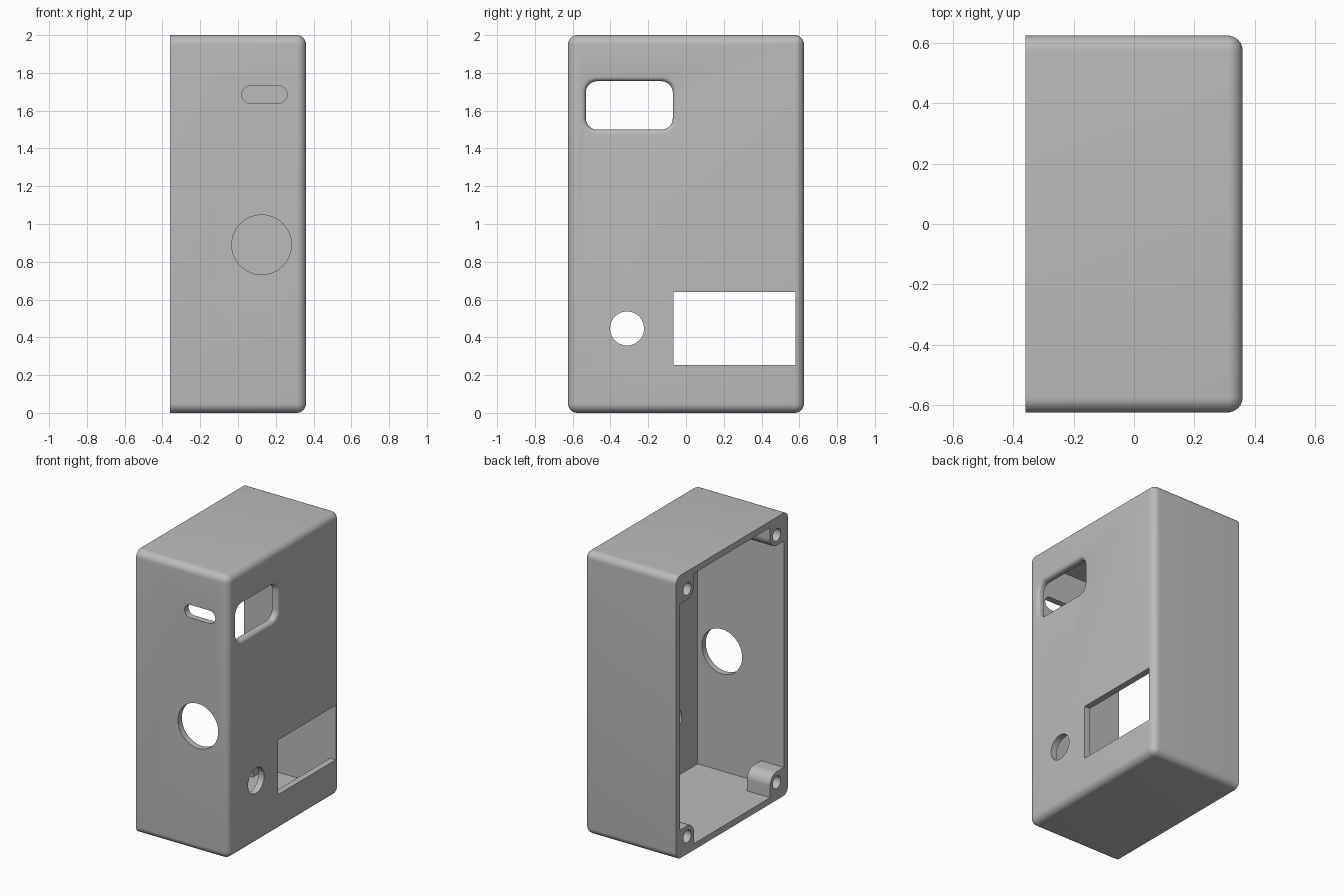
import bpy, bmesh
from math import sin, cos, pi
from mathutils import Vector

cube = bpy.data.objects.get("Cube")
if cube:
    bpy.data.objects.remove(cube, do_unlink=True)

HX, HY, HZ = 0.36, 0.625, 1.0   # half sizes of the case
WALL, FILLET = 0.045, 0.05

grey = bpy.data.materials.new("case grey")
grey.use_nodes = True
grey.diffuse_color = (0.5, 0.5, 0.5, 1)
grey.node_tree.nodes["Principled BSDF"].inputs["Base Color"].default_value = (0.5, 0.5, 0.5, 1)


def make_object(name, bm):
    bmesh.ops.recalc_face_normals(bm, faces=bm.faces)
    mesh = bpy.data.meshes.new(name)
    bm.to_mesh(mesh)
    bm.free()
    mesh.materials.append(grey)
    obj = bpy.data.objects.new(name, mesh)
    bpy.context.collection.objects.link(obj)
    return obj


def rounded_outline(a, b, half_a, half_b, radius, steps=12):
    """Points of a rounded rectangle; a full radius gives a slot or circle."""
    if radius <= 0:
        return [(a + i * half_a, b + j * half_b) for i, j in ((1, 1), (-1, 1), (-1, -1), (1, -1))]
    points = []
    for k, (i, j) in enumerate(((1, 1), (-1, 1), (-1, -1), (1, -1))):
        for s in range(steps + 1):
            t = (k + s / steps) * pi / 2
            points.append((a + i * (half_a - radius) + radius * cos(t),
                           b + j * (half_b - radius) + radius * sin(t)))
    return points


def prism(name, axis, a, b, half_a, half_b, radius, rings):
    """Loft a rounded outline along x or y; rings are (position, growth)."""
    bm = bmesh.new()
    loops = []
    for pos, grow in rings:
        outline = rounded_outline(a, b, half_a + grow, half_b + grow, radius + grow)
        loops.append([bm.verts.new((pos, p, q) if axis == "x" else (p, pos, q)) for p, q in outline])
    for low, high in zip(loops, loops[1:]):
        for i in range(len(low)):
            j = (i + 1) % len(low)
            bm.faces.new((low[i], low[j], high[j], high[i]))
    bm.faces.new(loops[0])
    bm.faces.new(loops[-1])
    bmesh.ops.remove_doubles(bm, verts=bm.verts, dist=1e-5)
    return make_object(name, bm)


def cut(target, cutter):
    mod = target.modifiers.new("cut", "BOOLEAN")
    mod.operation, mod.solver, mod.object = "DIFFERENCE", "EXACT", cutter
    bpy.context.view_layer.objects.active = target
    bpy.ops.object.modifier_apply(modifier=mod.name)
    bpy.data.objects.remove(cutter, do_unlink=True)


# Outer block, rounded everywhere except around the open side
bm = bmesh.new()
bmesh.ops.create_cube(bm, size=2)
for v in bm.verts:
    v.co = Vector((v.co.x * HX, v.co.y * HY, v.co.z * HZ + HZ))
edges = [e for e in bm.edges if any(v.co.x > 0 for v in e.verts)]
bmesh.ops.bevel(bm, geom=edges, offset=FILLET, segments=8, profile=0.5, affect="EDGES")
case = make_object("enclosure_case", bm)

# Hollow interior that leaves a screw post in each corner
cavity = prism("cavity", "x", 0, HZ, HY - WALL, HZ - WALL, 0, [(-0.5, 0), (HX - WALL, 0)])
corners = [(i * (HY - 0.125), HZ + j * (HZ - 0.125)) for i in (-1, 1) for j in (-1, 1)]
for y, z in corners:
    sy, sz = (1 if y > 0 else -1), (1 if z > HZ else -1)
    cut(cavity, prism("post", "x", y + sy * 0.1, z + sz * 0.1, 0.175, 0.175, 0.075,
                      [(-0.7, 0), (-0.18, 0)]))
cut(case, cavity)

# Blind screw holes
for y, z in corners:
    cut(case, prism("screw_hole", "x", y, z, 0.044, 0.044, 0.044, [(-0.5, 0), (-0.21, 0)]))

# Display window with a rounded outer lip
lip = 0.025
flare = [(HX - lip * sin(t), lip * (1 - cos(t))) for t in (k * pi / 12 for k in range(6, -1, -1))]
flare = [(HX - lip + lip * sin(t), lip * (1 - cos(t))) for t in (k * pi / 12 for k in range(7))]
cut(case, prism("window", "x", -0.3, 1.628, 0.23, 0.128, 0.06,
                [(0.25, 0)] + flare + [(0.45, lip)]))

# Other openings: square port, round button, front dial hole and front slot
through_side = [(0.25, 0), (0.45, 0)]
through_front = [(-0.7, 0), (-0.52, 0)]
cut(case, prism("port", "x", 0.257, 0.447, 0.322, 0.193, 0, through_side))
cut(case, prism("button", "x", -0.312, 0.447, 0.09, 0.09, 0.09, through_side))
cut(case, prism("dial", "y", 0.125, 0.89, 0.158, 0.158, 0.158, through_front))
cut(case, prism("slot", "y", 0.14, 1.685, 0.12, 0.046, 0.046, through_front))

# Smooth the fillets, keep the edges crisp
bpy.ops.object.select_all(action="DESELECT")
case.select_set(True)
bpy.context.view_layer.objects.active = case
bpy.ops.object.shade_smooth_by_angle(angle=pi / 6)
